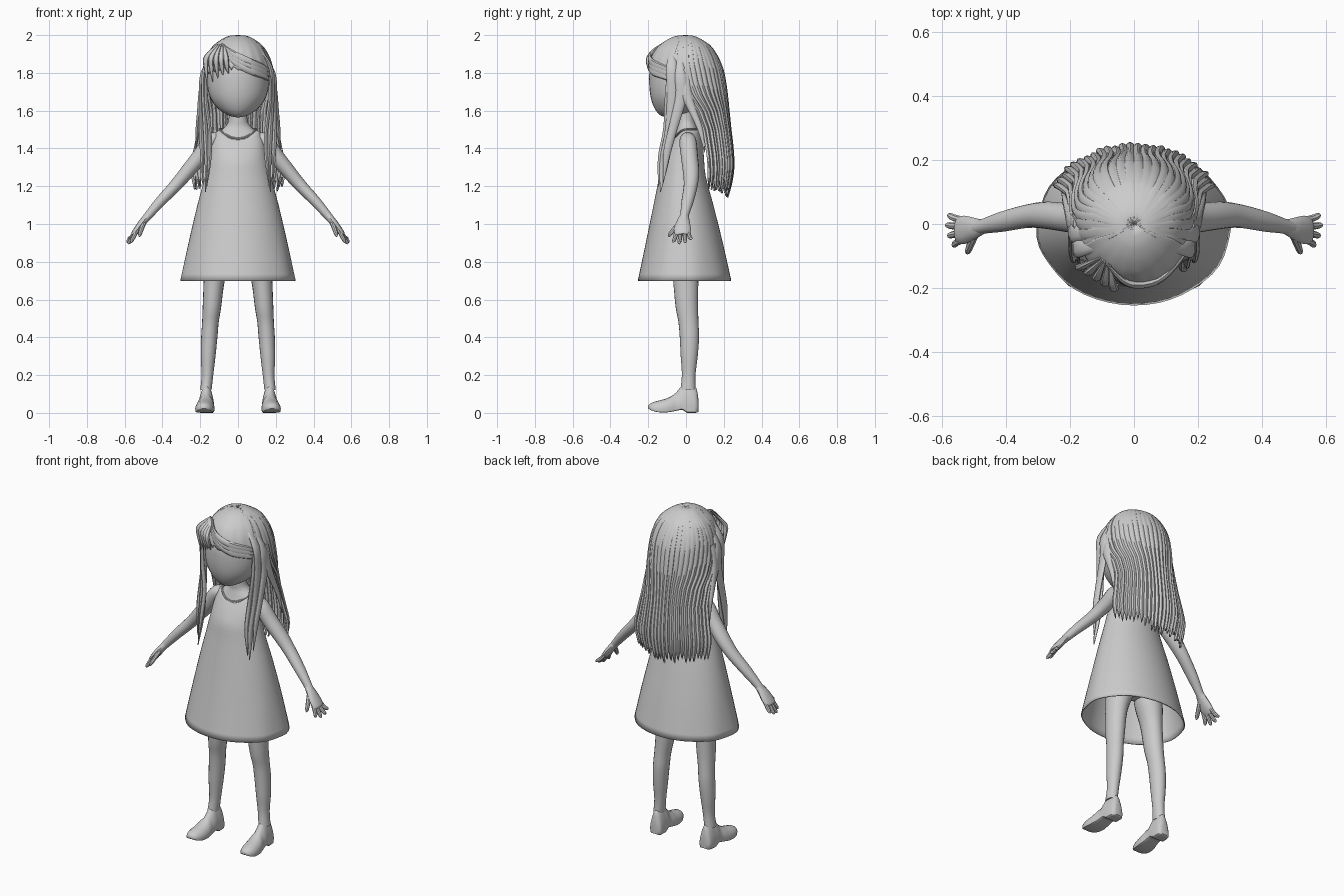
import bpy, math, random
from mathutils import Vector

random.seed(4)
grey = bpy.data.materials.new("plain grey")
grey.diffuse_color = (0.6, 0.6, 0.6, 1)


def make(name, verts, faces, mirror=False, thick=0, angle=40):
    me = bpy.data.meshes.new(name)
    me.from_pydata([tuple(v) for v in verts], [], faces)
    me.materials.append(grey)
    ob = bpy.data.objects.new(name, me)
    bpy.context.collection.objects.link(ob)
    bpy.ops.object.select_all(action='DESELECT')
    ob.select_set(True)
    bpy.context.view_layer.objects.active = ob
    bpy.ops.object.mode_set(mode='EDIT')
    bpy.ops.mesh.select_all(action='SELECT')
    bpy.ops.mesh.normals_make_consistent(inside=False)
    bpy.ops.object.mode_set(mode='OBJECT')
    bpy.ops.object.shade_smooth_by_angle(angle=math.radians(angle))
    if thick:
        m = ob.modifiers.new("thickness", 'SOLIDIFY')
        m.thickness = thick
        m.offset = -1
    if mirror:
        ob.modifiers.new("mirror", 'MIRROR')
    return ob


def loft(name, rings, caps=True, closed=True, **kw):
    n = len(rings[0])
    verts = [p for r in rings for p in r]
    faces = []
    for i in range(len(rings) - 1):
        for j in range(n if closed else n - 1):
            k = (j + 1) % n
            faces.append((i*n + j, i*n + k, (i+1)*n + k, (i+1)*n + j))
    if caps:
        faces += [tuple(range(n))[::-1], tuple(range((len(rings)-1)*n, len(rings)*n))]
    return make(name, verts, faces, **kw)


def smooth(rows, sub=4):
    """Catmull-Rom through rows of numbers."""
    out = []
    for i in range(len(rows) - 1):
        a, b, c, d = rows[max(i-1, 0)], rows[i], rows[i+1], rows[min(i+2, len(rows)-1)]
        for s in range(sub):
            t = s / sub
            out.append([0.5*(2*q + (r-p)*t + (2*p-5*q+4*r-w)*t*t + (3*q-p-3*r+w)*t**3)
                        for p, q, r, w in zip(a, b, c, d)])
    return out + [list(rows[-1])]


def tube(name, rows, ref=(0, 1, 0), n=12, sub=4, **kw):
    """rows: x, y, z, half width along ref, half width across it."""
    rows = smooth(rows, sub)
    pts = [Vector(r[:3]) for r in rows]
    rings = []
    for i, r in enumerate(rows):
        t = (pts[min(i+1, len(pts)-1)] - pts[max(i-1, 0)]).normalized()
        b = t.cross(Vector(ref)).normalized()
        a = b.cross(t)
        ang = [2*math.pi*j/n for j in range(n)]
        rings.append([pts[i] + a*max(r[3], .001)*math.cos(q) + b*max(r[4], .001)*math.sin(q) for q in ang])
    return loft(name, rings, **kw)


def slices(name, rows, n=32, **kw):
    """rows: z, centre x, half width, front y, back y."""
    rings = []
    for z, cx, rx, yf, yb in smooth(rows):
        rings.append([(cx + rx*math.sin(2*math.pi*j/n),
                       (yf+yb)/2 - (yb-yf)/2*math.cos(2*math.pi*j/n), z) for j in range(n)])
    return loft(name, rings, **kw)


# head
slices("head", [(1.565, 0, .01, -.10, -.08), (1.575, 0, .05, -.135, -.02), (1.61, 0, .105, -.165, .06),
                (1.67, 0, .148, -.187, .11), (1.75, 0, .165, -.195, .14), (1.83, 0, .16, -.188, .15),
                (1.91, 0, .12, -.14, .12), (1.96, 0, .03, -.04, .03)])
# neck, shoulders and trunk
slices("neck_and_trunk", [(.84, 0, .05, -.04, .05), (.92, 0, .15, -.09, .09), (1.1, 0, .15, -.10, .09),
                          (1.3, 0, .14, -.09, .075), (1.43, 0, .125, -.07, .07), (1.48, 0, .105, -.055, .065),
                          (1.515, 0, .068, -.045, .055), (1.55, 0, .05, -.045, .045), (1.63, 0, .048, -.045, .045)])

# dress, open at the hem, with a dipped neckline
rows = smooth([(.70, .305, -.255, .24), (.9, .262, -.213, .195), (1.1, .215, -.172, .145),
               (1.25, .175, -.142, .105), (1.35, .152, -.125, .095), (1.43, .138, -.096, .09),
               (1.485, .118, -.070, .08)])
rows.append([1.50, .096, -.062, .07])
N = 48
rings = []
for z, rx, yf, yb in rows:
    ring = []
    for j in range(N):
        a = 2*math.pi*j/N
        dip = .05*max(0, math.cos(a))**2 * max(0, (z-1.3)/.2)
        wave = 1 + .012*math.sin(8*a)*max(0, (1.0-z)/.3)
        ring.append((rx*wave*math.sin(a), (yf+yb)/2 - (yb-yf)/2*math.cos(a), z - dip))
    rings.append(ring)
loft("dress", rings, caps=False, thick=.006)

# collar trim
tube("neckline_trim", [(.098*math.sin(a), .004 - .07*math.cos(a), 1.502 - .05*max(0, math.cos(a))**2, .005, .005)
                       for a in [2*math.pi*i/20 for i in range(21)]], ref=(0, 0, 1), n=6, sub=2)

# arms
tube("arm", [(.10, .01, 1.46, .03, .025), (.145, .01, 1.44, .045, .04), (.20, .018, 1.36, .045, .042),
             (.27, .027, 1.275, .043, .038), (.33, .025, 1.205, .037, .033), (.41, .008, 1.12, .032, .028),
             (.475, -.008, 1.045, .023, .022), (.495, -.012, 1.02, .026, .02)], mirror=True, n=16)
# hands
tube("palm", [(.47, -.008, 1.05, .021, .018), (.50, -.014, 1.015, .034, .02), (.53, -.018, .975, .044, .019),
              (.55, -.02, .95, .041, .015), (.555, -.02, .943, .03, .01)], mirror=True)
for i, (y, tx, ty, tz) in enumerate([(-.050, .566, -.066, .902), (-.029, .580, -.036, .893),
                                     (-.008, .586, -.004, .900), (.012, .580, .026, .915)]):
    tube(f"finger_{i+1}", [(.535, y, .965, .011, .011), ((.545+tx)/2, (y+ty)/2, (.95+tz)/2, .011, .011),
                           (tx-.003, ty, tz+.008, .009, .009), (tx, ty, tz, .002, .002)], mirror=True, n=8)
tube("thumb", [(.495, -.025, 1.015, .014, .013), (.51, -.06, .975, .013, .012),
               (.52, -.085, .945, .010, .010), (.523, -.092, .932, .002, .002)], mirror=True, n=8)

# legs
slices("leg", [(.12, .17, .03, -.03, .05), (.2, .162, .031, -.022, .05), (.3, .158, .039, -.028, .062),
               (.4, .152, .043, -.033, .069), (.48, .146, .044, -.04, .066), (.56, .138, .049, -.055, .064),
               (.7, .126, .056, -.068, .066), (.82, .105, .075, -.08, .08), (.94, .085, .08, -.08, .08)],
       n=20, mirror=True)

# shoes: cross-sections from heel to toe (y, centre x, half width, bottom, top)
rings = []
for y, cx, w, lo, hi in smooth([(.066, .165, .022, .006, .07), (.055, .165, .036, .001, .13),
                                (.03, .166, .040, 0, .155), (.005, .167, .041, .001, .155),
                                (-.02, .168, .041, .016, .147), (-.055, .17, .043, .010, .105),
                                (-.10, .174, .050, .003, .078), (-.15, .178, .048, .004, .064),
                                (-.185, .18, .034, .014, .052), (-.2, .18, .012, .024, .038)], 3):
    ring = []
    for j in range(20):
        a = 2*math.pi*j/20
        s, c = math.sin(a), math.cos(a)
        # flat sole, wide low sides, narrow rounded instep
        z = lo + (hi-lo)*(s+.35)/1.35 if s > -.35 else lo
        taper = 1 - .3*max(0, s) if hi > .1 else 1
        ring.append((cx + w*c*taper, y, z))
    rings.append(ring)
loft("shoe", rings, mirror=True)

# hair outline by height: z, half width, front depth, back depth about y = 0.02
HAIR = smooth([(2.0, .003, .003, .003), (1.992, .06, .07, .05), (1.95, .125, .155, .105), (1.9, .160, .196, .142),
               (1.85, .178, .214, .165), (1.8, .187, .218, .18), (1.7, .198, .2, .195), (1.6, .21, .2, .205),
               (1.5, .23, .2, .215), (1.4, .258, .2, .226), (1.3, .285, .2, .23), (1.2, .27, .2, .215),
               (1.1, .25, .2, .185)])


def lerp_table(tab, z):
    for a, b in zip(tab, tab[1:]):
        if a[0] >= z >= b[0]:
            t = (a[0]-z) / (a[0]-b[0]) if a[0] > b[0] else 0
            return [p + (q-p)*t for p, q in zip(a, b)]
    return list(tab[0] if z > tab[0][0] else tab[-1])


def hair_point(a, z, bump=0):
    """Point on the hair at angle a from the back."""
    _, rx, f, b = lerp_table(HAIR, z)
    c = math.cos(a)
    k = 1 + bump*min(1, (2.0-z)/.25)
    return (rx*k*math.sin(a), .02*min(1, (2-z)/.05) + (b if c > 0 else f)*k*c, z)


# long back hair: overlapping strands with a ragged lower edge
EDGE = [(2.0, 122), (1.85, 118), (1.75, 110), (1.68, 100), (1.6, 82), (1.5, 71), (1.35, 66), (1.1, 62)]
STRANDS, PER = 26, 5
cols = []
for s in range(STRANDS):
    lift, drop = random.uniform(-.025, .02), random.uniform(0, .035)
    for k in range(PER):
        f = k / (PER - 1)
        u = -1 + 2*(s + f*.98 + .01) / STRANDS
        bottom = 1.135 + .045*abs(u) + drop + .05*abs(2*f-1)**1.5
        cols.append((u, lift + .03*math.sin(math.pi*f) - .015, bottom))
rings = []
for i in range(41):
    t = (i/40)**1.5
    ring = []
    for u, bump, bottom in cols:
        z = 2.0 - (2.0-bottom)*t
        ring.append(hair_point(u*math.radians(lerp_table(EDGE, z)[1]), z, bump))
    rings.append(ring)
loft("back_hair", rings, caps=False, closed=False, thick=.012, angle=30)

# front of the hair cap, down to the forehead
rings = []
for i in range(17):
    t = (i/16)**1.6
    ring = []
    for j in range(61):
        v = -1 + j/30
        hem = 1.815 - .03*v*v + (.02*abs(math.sin(j*.9)) if v > 0 else 0)
        ring.append(hair_point(math.pi + v*math.radians(66), 2.0 - (2.0-hem)*t, .012*math.sin(j*.75)))
    rings.append(ring)
loft("front_hair", rings, caps=False, closed=False, thick=.012)

# fringe swept to both sides from the parting
for i in range(3):
    d = .022*i
    tube(f"fringe_right_{i+1}", [(-.085, -.125-d*.4, 1.955-d*.6, .004, .004), (-.02, -.186, 1.895-d*.8, .02, .011),
                                 (.07, -.18, 1.855-d, .02, .011), (.14, -.115, 1.825-d, .016, .01),
                                 (.178, -.055, 1.80-d, .003, .003)], ref=(0, 0, 1), n=8)
for i in range(5):
    x = -.05 - .028*i
    y = -.19 + .016*i
    tube(f"fringe_left_{i+1}", [(-.075-.008*i, -.13+.006*i, 1.95, .004, .004), (x*.9-.02, y-.008, 1.885, .014, .01),
                                (x-.008, y-.006, 1.83, .012, .009), (x, y+.004, 1.795-.014*i, .001, .001)],
         ref=(1, 0, 0), n=8)

# long locks beside the face, falling over the shoulders
LOCKS = [[(.10, -.07, 1.94, .01, .006), (.172, -.075, 1.83, .03, .012), (.182, -.07, 1.7, .03, .012),
          (.172, -.085, 1.5, .026, .013), (.165, -.115, 1.33, .024, .012), (.172, -.135, 1.17, .002, .002)],
         [(.12, -.03, 1.93, .01, .006), (.186, -.03, 1.8, .03, .012), (.195, -.025, 1.68, .03, .012),
          (.195, -.065, 1.52, .024, .012), (.19, -.10, 1.38, .02, .012), (.185, -.12, 1.22, .002, .002)],
         [(.17, -.095, 1.78, .008, .006), (.168, -.10, 1.65, .014, .010), (.15, -.105, 1.5, .016, .01),
          (.15, -.135, 1.35, .014, .01), (.165, -.145, 1.20, .002, .002)],
         [(.18, .0, 1.82, .02, .01), (.197, .0, 1.7, .028, .012), (.205, .035, 1.6, .02, .012),
          (.215, .075, 1.5, .014, .01), (.225, .10, 1.38, .002, .002)]]
for i, lock in enumerate(LOCKS):
    tube(f"side_lock_{i+1}", lock, n=10, mirror=True)
